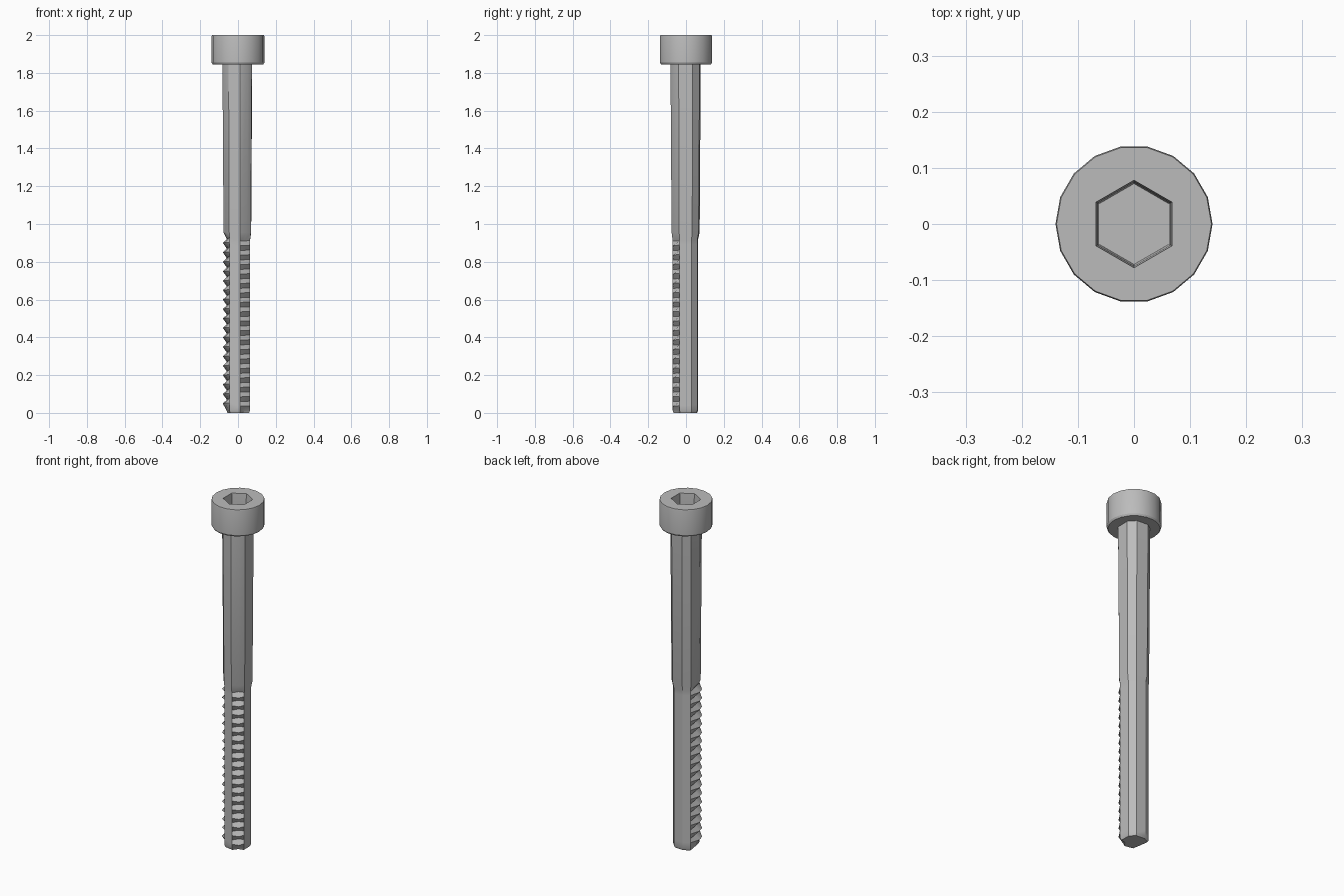
import bpy, bmesh
from math import sin, cos, radians

cube = bpy.data.objects.get("Cube")
if cube:
    bpy.data.objects.remove(cube, do_unlink=True)

steel = bpy.data.materials.new("plain_grey_steel")
steel.use_nodes = True
steel.diffuse_color = (0.5, 0.5, 0.5, 1)
steel.node_tree.nodes["Principled BSDF"].inputs["Base Color"].default_value = (0.5, 0.5, 0.5, 1)


def loft(name, rings):
    """Skin a stack of equal-count rings and cap both ends."""
    bm = bmesh.new()
    loops = [[bm.verts.new(p) for p in ring] for ring in rings]
    for low, high in zip(loops, loops[1:]):
        for i in range(len(low)):
            j = (i + 1) % len(low)
            bm.faces.new((low[i], low[j], high[j], high[i]))
    bm.faces.new(loops[0][::-1])
    bm.faces.new(loops[-1])
    bmesh.ops.recalc_face_normals(bm, faces=bm.faces)
    mesh = bpy.data.meshes.new(name)
    bm.to_mesh(mesh)
    bm.free()
    mesh.materials.append(steel)
    obj = bpy.data.objects.new(name, mesh)
    bpy.context.collection.objects.link(obj)
    return obj


def regular(count, radius, z, start=0):
    angles = [radians(start + 360 * i / count) for i in range(count)]
    return [(radius * cos(a), radius * sin(a), z) for a in angles]


def shade(obj, angle):
    bpy.ops.object.select_all(action="DESELECT")
    obj.select_set(True)
    bpy.context.view_layer.objects.active = obj
    bpy.ops.object.shade_smooth_by_angle(angle=radians(angle))


# Cap head with a slightly flared hexagonal socket
head = loft("cap_head", [regular(18, 0.134, 1.845), regular(18, 0.14, 1.855),
                         regular(18, 0.14, 1.992), regular(18, 0.138, 2.0)])
cutter = loft("socket_cutter", [regular(6, 0.072, 1.91, 30), regular(6, 0.075, 1.97, 30),
                                regular(6, 0.08, 2.02, 30)])
cutter.hide_render = True
cut = head.modifiers.new("hex_socket", "BOOLEAN")
cut.operation = "DIFFERENCE"
cut.solver = "EXACT"
cut.object = cutter
bpy.context.view_layer.objects.active = head
bpy.ops.object.modifier_apply(modifier=cut.name)
bpy.data.objects.remove(cutter, do_unlink=True)
shade(head, 30)

# Corners of the core: angle, outer radius, groove radius (equal where smooth)
CORNERS = [(-82, 0.071, 0.071), (-52, 0.081, 0.052), (-28, 0.072, 0.072),
           (25, 0.069, 0.069), (60, 0.069, 0.069), (110, 0.068, 0.068),
           (144, 0.075, 0.075), (187, 0.081, 0.054), (213, 0.084, 0.058),
           (233, 0.075, 0.075)]


def core_ring(z, groove=False, scale=1, lift=0):
    ring = []
    for angle, outer, inner in CORNERS:
        r = scale * (inner if groove else outer)
        a = radians(angle)
        rise = lift * (angle + 82) / 360
        ring.append((r * cos(a), r * sin(a), z + rise))
    return ring


def shank_ring(radius, z):
    return [(radius * cos(radians(c[0])), radius * sin(radians(c[0])), z) for c in CORNERS]


# Threaded core, partly toothed, running up into the plain shank
PITCH, TEETH = 0.05, 18
rings = [core_ring(0, True, 0.92), core_ring(0.012, True)]
for i in range(TEETH):
    z = 0.015 + i * PITCH
    rings.append(core_ring(z + 0.02, False, lift=0.02))
    rings.append(core_ring(z + PITCH - 0.006, True, lift=0.02))
rings += [shank_ring(0.077, 0.955), shank_ring(0.083, 1.85)]
shank = loft("threaded_shank", rings)
shade(shank, 30)
